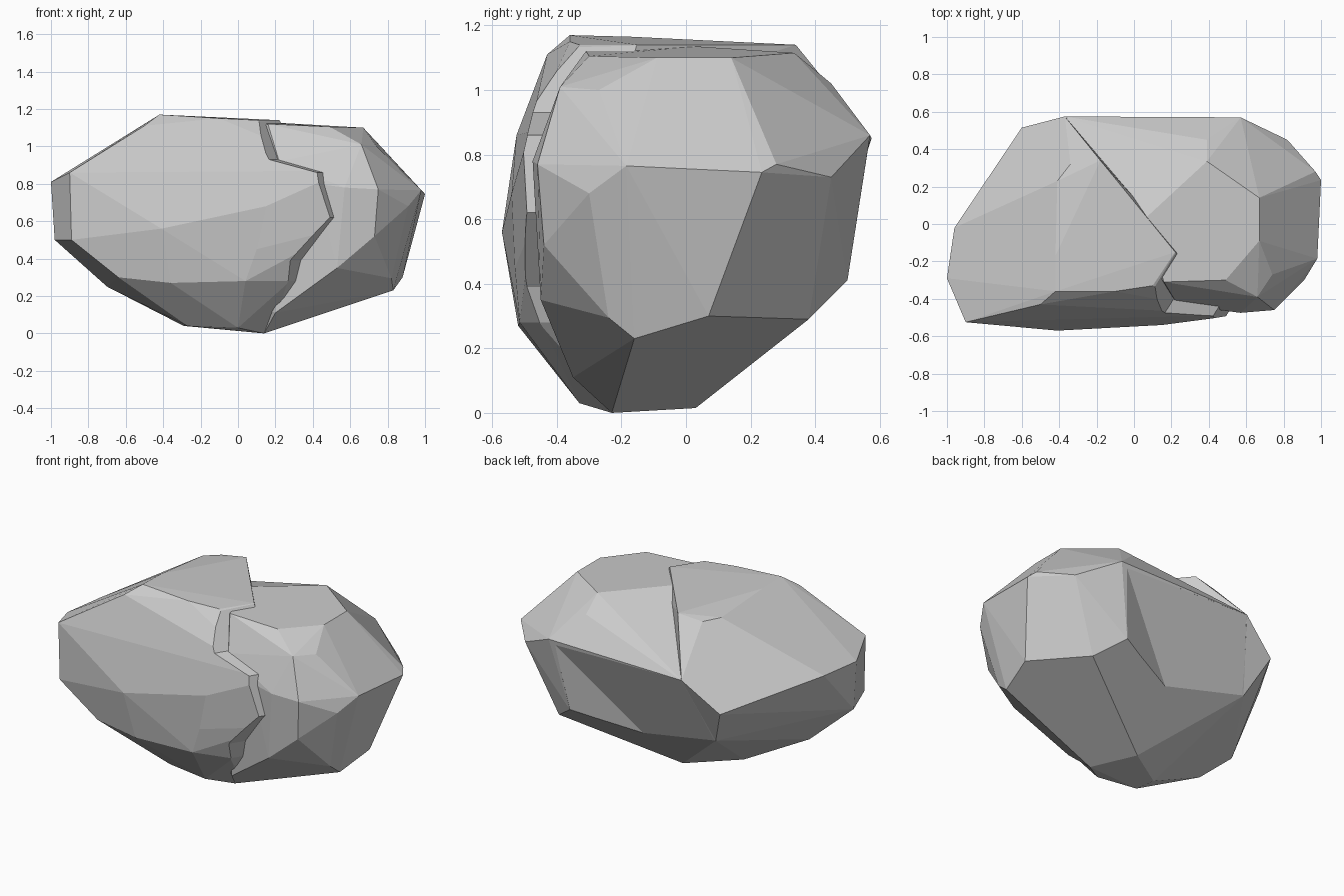
import bpy, bmesh, math

if "Cube" in bpy.data.objects:
    bpy.data.objects.remove(bpy.data.objects["Cube"])


def make_object(name, bm):
    bmesh.ops.recalc_face_normals(bm, faces=bm.faces[:])
    mesh = bpy.data.meshes.new(name)
    bm.to_mesh(mesh)
    bm.free()
    obj = bpy.data.objects.new(name, mesh)
    bpy.context.collection.objects.link(obj)
    return obj


def hull(name, corners):
    """Faceted stone from the corners of its facets."""
    bm = bmesh.new()
    for c in corners:
        bm.verts.new(c)
    bmesh.ops.convex_hull(bm, input=bm.verts[:])
    bmesh.ops.delete(bm, geom=[v for v in bm.verts if not v.link_faces], context='VERTS')
    # merge nearly flat triangles into broad facets
    bmesh.ops.dissolve_limit(bm, angle_limit=math.radians(4), verts=bm.verts[:], edges=bm.edges[:])
    return make_object(name, bm)


def sheared_prism(name, edge, lean):
    """Solid to the left of a crack line; the cut runs backwards with a lean."""
    bm = bmesh.new()
    rings = []
    for depth in (-1.0, 1.0):
        pts = [(x + lean * (depth - y), z) for x, y, z in edge]
        pts += [(-3, pts[-1][1]), (-3, pts[0][1])]
        rings.append([bm.verts.new((x, depth, z)) for x, z in pts])
    a, b = rings
    bm.faces.new(a)
    bm.faces.new(b[::-1])
    for i in range(len(a)):
        j = (i + 1) % len(a)
        bm.faces.new((a[i], b[i], b[j], a[j]))
    return make_object(name, bm)


def carve(obj, cutter, operation):
    """Apply a boolean and remove the cutter."""
    cutter.hide_render = True
    mod = obj.modifiers.new("carve", 'BOOLEAN')
    mod.operation = operation
    mod.solver = 'EXACT'
    mod.object = cutter
    bpy.context.view_layer.objects.active = obj
    bpy.ops.object.modifier_apply(modifier=mod.name)
    bpy.data.objects.remove(cutter)


# corners shared by both halves (underside and back of the crack)
shared = [(0, .03, .015), (.14, -.23, 0), (-.49, .4, .43), (-.37, .575, .85)]

# right half
right = hull("right_rock", shared + [
    (.47, .5, .41), (.63, .38, .29),
    (.06, .03, 1.135), (.39, .335, 1.115), (.67, .14, 1.1), (.67, -.09, 1.1),
    (.49, -.3, 1.105), (.16, -.31, 1.12), (.39, .45, 1.02), (.57, .57, .86),
    (.48, .56, .8), (.82, .45, .73), (.97, .28, .77), (1, .235, .745),
    (.98, -.185, .765), (.74, -.27, 1), (.66, -.39, 1.01), (.75, -.46, .77),
    (.91, -.3, .68), (.88, .07, .3), (.83, -.16, .23), (.82, -.24, .295),
    (.53, -.45, .35), (.57, -.475, .78), (.73, -.44, .52),
    (.22, -.41, .92), (.42, -.455, .8), (.2, -.35, .11)])

# shallow hollow in the back of the right half
hollow_rim = [(.53, .567, .835), (-.368, .574, .85), (-.488, .402, .432), (.47, .499, .412)]
hollow = hull("hollow_cutter", [(.05, .345, .305)] + hollow_rim
              + [(x, .9, z) for x, y, z in hollow_rim])
carve(right, hollow, 'DIFFERENCE')

# left half, with its front lip reaching past the crack
left = hull("left_rock", shared + [
    (-.42, -.36, 1.17), (-.42, -.17, 1.165), (-.1, -.36, 1.15), (.1, -.33, 1.14),
    (.22, -.15, 1.14), (.06, .03, 1.14), (-.18, .34, 1.14), (-.34, .32, 1.12),
    (-.41, .23, 1.13), (-.96, -.02, .81), (-1, -.29, .81), (-.9, -.525, .86),
    (-.89, -.525, .5), (-.98, -.29, .5), (-.41, -.57, .56), (-.5, -.43, 1.11),
    (-.6, .515, .67), (-.7, -.245, .25), (-.29, -.17, .04),
    (-.27, -.3, .04), (0, -.33, .03), (-.64, -.5, .3), (-.36, -.52, .27),
    (.04, -.515, .28), (.28, -.45, .28), (.1, -.53, .45), (.15, -.54, .68),
    (.57, -.485, .87), (.58, -.48, .57)])

# stepped crack line on the front
crack = sheared_prism("crack_cutter", [
    (.11, -.33, 1.5), (.11, -.33, 1.14), (.2, -.42, .93), (.43, -.48, .86),
    (.5, -.48, .62), (.3, -.46, .39), (.27, -.45, .28), (.19, -.36, .12),
    (.19, -.3, -.3)], .63)
carve(left, crack, 'INTERSECT')
